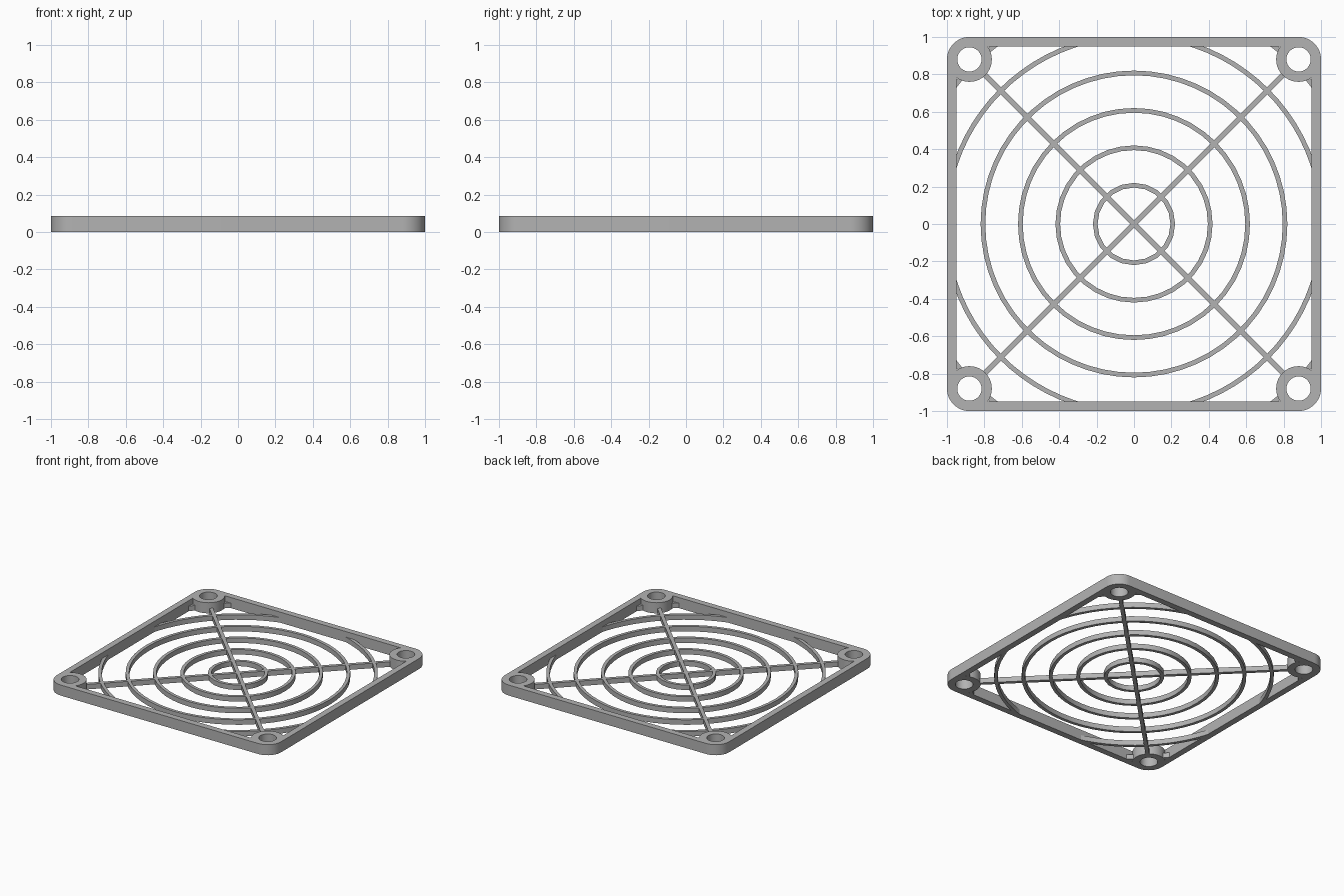
import bpy
import bmesh
from math import acos, cos, pi, radians, sin

if "Cube" in bpy.data.objects:
    bpy.data.objects.remove(bpy.data.objects["Cube"])

FRAME_H = 0.085      # full frame height
GRILL_H = 0.04       # rings and spokes sit low in the frame
WALL = 0.95          # inner face of the frame wall
HOLE = 0.88          # screw hole centre offset
BOSS_R = 0.12
HOLE_R = 0.065
RING_W = 0.025

grey = bpy.data.materials.new("grey plastic")
grey.use_nodes = True
colour = (0.45, 0.45, 0.45, 1)
grey.diffuse_color = colour
shader = next(n for n in grey.node_tree.nodes if n.type == "BSDF_PRINCIPLED")
shader.inputs["Base Color"].default_value = colour
shader.inputs["Roughness"].default_value = 0.6


def arc(cx, cy, r, start, end, steps):
    """Points along an arc, both ends included."""
    angles = [start + (end - start) * i / steps for i in range(steps + 1)]
    return [(cx + r * cos(a), cy + r * sin(a)) for a in angles]


def circle(cx, cy, r, sides):
    return arc(cx, cy, r, 0, 2 * pi, sides)[:-1]


def four_corners(points):
    """Repeat a corner path around the square to make one closed loop."""
    loop = []
    for _ in range(4):
        loop += points
        points = [(-y, x) for x, y in points]
    return loop


def plate(name, loops, height):
    """Flat solid from closed outlines; inner outlines become holes."""
    bm = bmesh.new()
    edges = []
    for loop in loops:
        verts = [bm.verts.new((x, y, 0)) for x, y in loop]
        edges += [bm.edges.new((verts[i - 1], verts[i])) for i in range(len(verts))]
    bmesh.ops.triangle_fill(bm, use_beauty=True, edges=edges, normal=(0, 0, 1))
    bmesh.ops.recalc_face_normals(bm, faces=bm.faces)
    mesh = bpy.data.meshes.new(name)
    bm.to_mesh(mesh)
    bm.free()
    mesh.materials.append(grey)
    obj = bpy.data.objects.new(name, mesh)
    bpy.context.collection.objects.link(obj)
    obj.location.z = height / 2
    solid = obj.modifiers.new("thickness", "SOLIDIFY")
    solid.thickness = height
    solid.offset = 0
    bpy.ops.object.select_all(action="DESELECT")
    obj.select_set(True)
    bpy.context.view_layer.objects.active = obj
    bpy.ops.object.convert(target="MESH")
    bpy.ops.object.shade_smooth_by_angle(angle=radians(30))
    return obj


def ring_piece(name, outer, start, end, steps):
    """Part of a ring between two angles in degrees."""
    a, b = radians(start), radians(end)
    outline = arc(0, 0, outer, a, b, steps) + arc(0, 0, outer - RING_W, b, a, steps)
    plate(name, [outline], GRILL_H)


# Square frame with rounded corners, corner bosses and screw holes
outside = four_corners(arc(HOLE, HOLE, 1 - HOLE, 0, pi / 2, 12))
meet = acos((WALL - HOLE) / BOSS_R)
inside = four_corners(arc(HOLE, HOLE, BOSS_R, -meet, meet - 1.5 * pi, 18))
holes = [circle(sx * HOLE, sy * HOLE, HOLE_R, 28) for sx in (-1, 1) for sy in (-1, 1)]
plate("frame", [outside, inside] + holes, FRAME_H)

# Full concentric rings
for i, sides in enumerate((20, 36, 48, 60)):
    outer = 0.22 + 0.2 * i
    plate(f"ring_{i + 1}",
          [circle(0, 0, outer, sides), circle(0, 0, outer - RING_W, sides)], GRILL_H)

# Outer ring pieces that end in the walls, and small tabs beside each boss
for q in range(4):
    turn = 90 * q
    ring_piece(f"outer_arc_{q + 1}", 1.02, turn + 14.5, turn + 75.5, 14)
    ring_piece(f"boss_tab_{q + 1}_a", 1.222, turn + 36.8, turn + 41, 2)
    ring_piece(f"boss_tab_{q + 1}_b", 1.222, turn + 49, turn + 53.2, 2)

# Diagonal spokes joining opposite bosses
for name, angle in (("spoke_rising", 45), ("spoke_falling", -45)):
    half, w = 1.15, 0.014
    spoke = plate(name, [[(-half, -w), (half, -w), (half, w), (-half, w)]], GRILL_H)
    spoke.rotation_euler.z = radians(angle)
